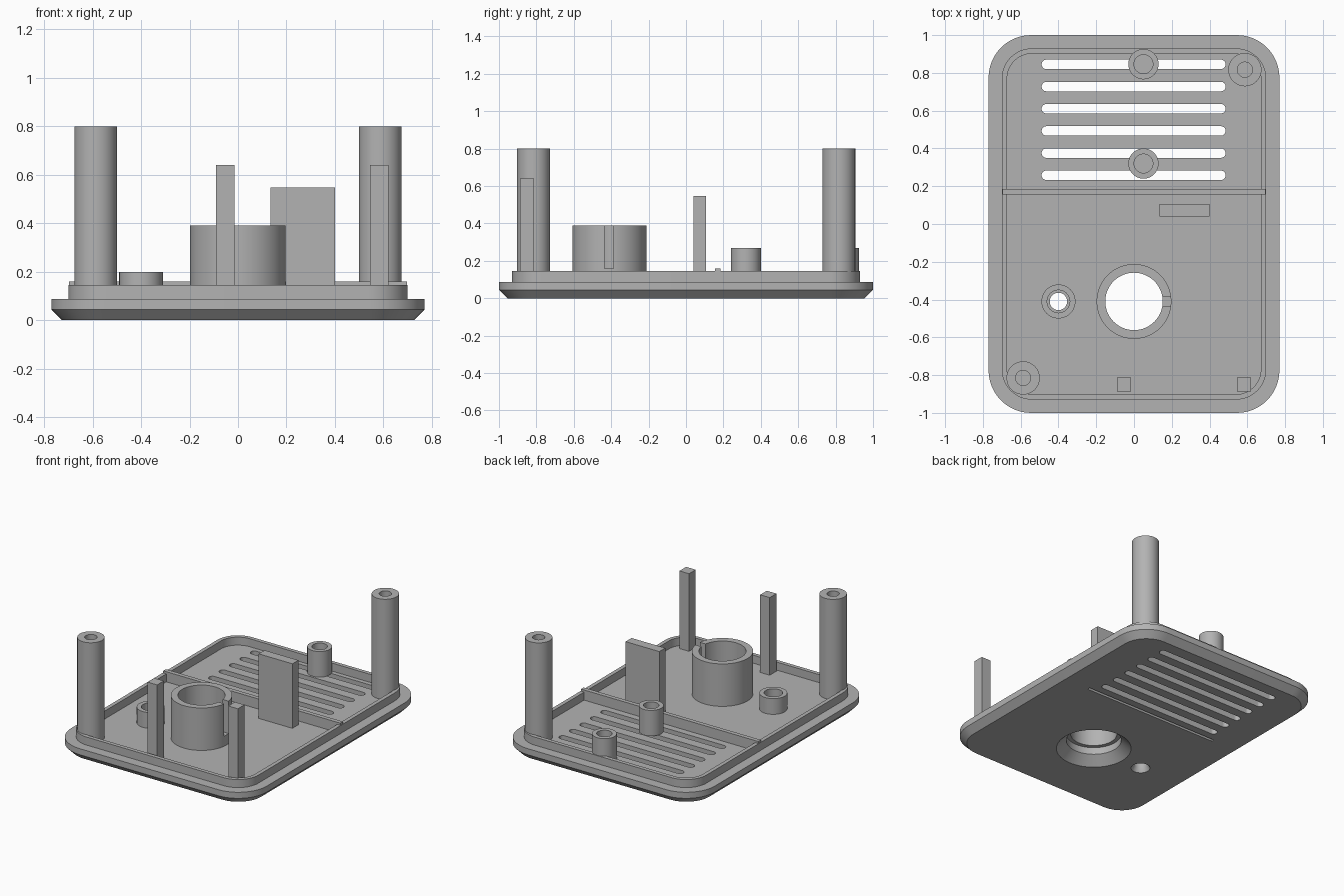
import bpy, bmesh, math
from mathutils import Matrix

cube = bpy.data.objects.get("Cube")
if cube:
    bpy.data.objects.remove(cube, do_unlink=True)

grey = bpy.data.materials.new("matte grey")
grey.use_nodes = True
COLOUR = (0.45, 0.45, 0.45, 1)
grey.diffuse_color = COLOUR
grey.node_tree.nodes["Principled BSDF"].inputs["Base Color"].default_value = COLOUR

FLOOR, RIM = 0.088, 0.145


def finish(bm, name):
    """Turn a bmesh into a named grey object with sharp edges kept."""
    bmesh.ops.remove_doubles(bm, verts=bm.verts, dist=1e-5)
    bmesh.ops.recalc_face_normals(bm, faces=bm.faces)
    mesh = bpy.data.meshes.new(name)
    bm.to_mesh(mesh)
    bm.free()
    mesh.materials.append(grey)
    obj = bpy.data.objects.new(name, mesh)
    bpy.context.collection.objects.link(obj)
    return obj


def smooth(obj):
    bpy.ops.object.select_all(action="DESELECT")
    obj.select_set(True)
    bpy.context.view_layer.objects.active = obj
    bpy.ops.object.shade_smooth_by_angle(angle=math.radians(30))


def loft(name, rings, closed=False):
    """Skin a stack of equal-length rings; cap the ends or join them."""
    bm = bmesh.new()
    loops = [[bm.verts.new(p) for p in ring] for ring in rings]
    pairs = list(zip(loops, loops[1:]))
    if closed:
        pairs.append((loops[-1], loops[0]))
    else:
        bm.faces.new(loops[0])
        bm.faces.new(loops[-1])
    for a, b in pairs:
        for i in range(len(a)):
            j = (i + 1) % len(a)
            bm.faces.new((a[i], a[j], b[j], b[i]))
    return finish(bm, name)


def rounded(hx, hy, r, z, steps=12):
    """Rounded rectangle outline, given half sizes."""
    points = []
    for k, (sx, sy) in enumerate(((1, 1), (-1, 1), (-1, -1), (1, -1))):
        for i in range(steps + 1):
            a = (k + i / steps) * math.pi / 2
            points.append((sx * (hx - r) + r * math.cos(a),
                           sy * (hy - r) + r * math.sin(a), z))
    return points


def lathe(name, x, y, profile, closed=True, n=64):
    """Turn a (radius, height) profile about a vertical axis."""
    turn = [2 * math.pi * i / n for i in range(n)]
    return loft(name, [[(x + r * math.cos(a), y + r * math.sin(a), z) for a in turn]
                       for r, z in profile], closed)


def box(name, x0, x1, y0, y1, z0, z1):
    bm = bmesh.new()
    place = (Matrix.Translation(((x0 + x1) / 2, (y0 + y1) / 2, (z0 + z1) / 2))
             @ Matrix.Diagonal((x1 - x0, y1 - y0, z1 - z0, 1)))
    bmesh.ops.create_cube(bm, size=1, matrix=place)
    return finish(bm, name)


def cut(target, cutters):
    """Subtract the cutters, then remove them."""
    bpy.context.view_layer.objects.active = target
    for cutter in cutters:
        cutter.hide_render = True
        mod = target.modifiers.new("cut", "BOOLEAN")
        mod.operation, mod.solver, mod.object = "DIFFERENCE", "EXACT", cutter
        bpy.ops.object.modifier_apply(modifier=mod.name)
        bpy.data.objects.remove(cutter, do_unlink=True)


# Base plate: chamfered underside, flange and raised rim
plate = loft("base_plate", [
    rounded(0.725, 0.955, 0.18, 0),
    rounded(0.77, 1.0, 0.225, 0.045),
    rounded(0.77, 1.0, 0.225, FLOOR),
    rounded(0.70, 0.93, 0.16, FLOOR),
    rounded(0.70, 0.93, 0.16, RIM),
    rounded(0.672, 0.902, 0.132, RIM),
    rounded(0.672, 0.902, 0.132, FLOOR)])

# Vent slots, underside groove and countersunk openings
cutters = []
for i in range(6):
    y = 0.258 + i * 0.1174
    slot = loft("slot_cutter", [rounded(0.487, 0.025, 0.0249, z, 8) for z in (-0.1, 0.12)])
    slot.data.transform(Matrix.Translation((-0.002, y, 0)))
    cutters.append(slot)
cutters.append(box("groove_cutter", -0.53, 0.53, 0.16, 0.18, -0.1, 0.03))
cutters.append(lathe("large_opening_cutter", 0, -0.41,
                     [(0.245, -0.1), (0.245, 0), (0.18, 0.06), (0.18, 0.12)], False))
cutters.append(lathe("small_opening_cutter", -0.4, -0.41,
                     [(0.062, -0.1), (0.062, 0), (0.046, 0.03), (0.046, 0.12)], False))
cut(plate, cutters)
smooth(plate)

# Large holder ring with a slit in its wall
holder = lathe("holder_ring", 0, -0.41, [
    (0.198, FLOOR), (0.198, 0.39), (0.152, 0.39), (0.152, 0.11), (0.18, 0.11), (0.18, FLOOR)])
cut(holder, [box("slit_cutter", 0.12, 0.25, -0.435, -0.387, 0.16, 0.5)])
smooth(holder)

# Small through tube
smooth(lathe("small_tube", -0.4, -0.41, [
    (0.09, FLOOR), (0.09, 0.2), (0.06, 0.2), (0.06, 0.12), (0.046, 0.12), (0.046, FLOOR)]))


# Blind-bored posts
def post(name, x, y, r, bore, top, bottom):
    smooth(lathe(name, x, y, [(r, FLOOR), (r, top), (bore, top), (bore, bottom)], False))


post("back_left_post", 0.587, 0.817, 0.088, 0.04, 0.8, 0.2)
post("front_right_post", -0.587, -0.815, 0.088, 0.04, 0.8, 0.2)
for side, y in (("back", 0.846), ("middle", 0.32)):
    post(side + "_short_post", 0.05, y, 0.08, 0.05, 0.27, 0.11)

# Square pins, upright tab and cross rib
for side, x in (("right", -0.09), ("left", 0.545)):
    box(side + "_square_pin", x, x + 0.075, -0.887, -0.812, FLOOR, 0.64)
box("upright_tab", 0.135, 0.4, 0.04, 0.107, FLOOR, 0.547)
box("cross_rib", -0.697, 0.697, 0.155, 0.185, FLOOR, 0.16)
